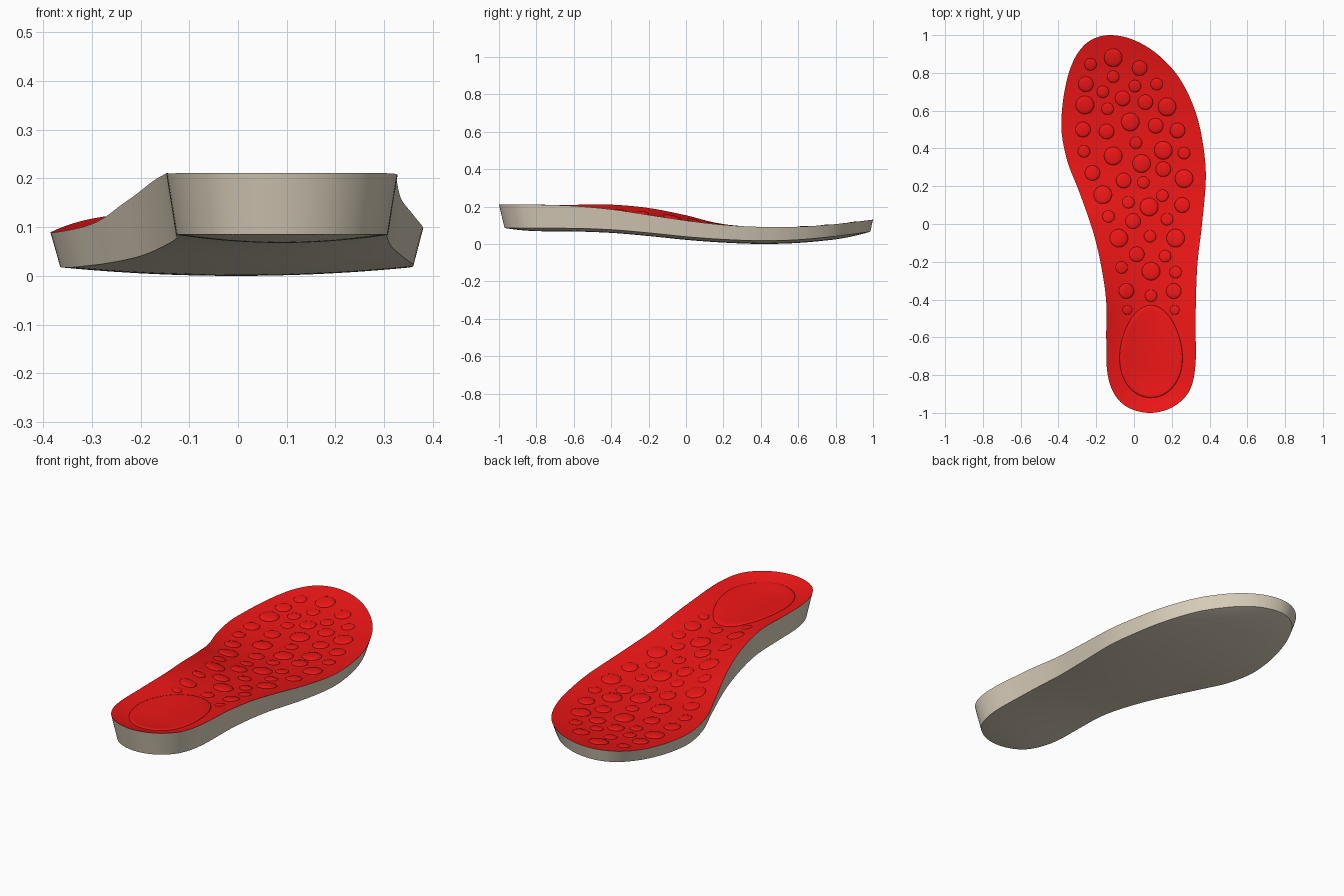
import bpy, bmesh, math

if "Cube" in bpy.data.objects:
    bpy.data.objects.remove(bpy.data.objects["Cube"])

def curve(pts):
    """Smooth interpolation through (position, value) pairs."""
    n = len(pts)
    def slope(i):
        a, b = pts[max(i - 1, 0)], pts[min(i + 1, n - 1)]
        return (b[1] - a[1]) / (b[0] - a[0])
    def f(p):
        i = 0
        while i < n - 2 and p > pts[i + 1][0]:
            i += 1
        (p0, v0), (p1, v1) = pts[i], pts[i + 1]
        h = p1 - p0
        s = min(1, max(0, (p - p0) / h))
        return (v0 * (1 + 2 * s) * (1 - s) ** 2 + v1 * s * s * (3 - 2 * s)
                + h * slope(i) * s * (1 - s) ** 2 - h * slope(i + 1) * s * s * (1 - s))
    return f

def angle(y):
    return math.acos(max(-1, min(1, -y)))

# Outline: left and right edge x against y (angle-spaced so the ends are round)
left = curve([(angle(y), x) for y, x in [
    (-1, .085), (-.96, -.05), (-.88, -.115), (-.77, -.143), (-.6, -.147), (-.4, -.148), (-.19, -.18),
    (-.03, -.22), (.17, -.29), (.34, -.355), (.53, -.385), (.8, -.345), (.95, -.26), (1, -.13)]])
right = curve([(angle(y), x) for y, x in [
    (-1, .085), (-.96, .22), (-.88, .295), (-.75, .325), (-.5, .326), (-.22, .335), (0, .36),
    (.235, .38), (.39, .37), (.58, .33), (.765, .245), (.885, .14), (.96, .03), (1, -.13)]])

# Height profiles along the length
rim = curve([(-1, .211), (-.8, .21), (-.6, .203), (-.4, .185), (-.2, .155), (0, .125),
             (.2, .102), (.4, .091), (.6, .092), (.8, .106), (1, .13)])
arch = curve([(-1, 0), (-.65, .003), (-.4, .025), (-.2, .037), (0, .028), (.15, .008), (.3, 0), (1, 0)])
dish = curve([(-1, .04), (-.5, .038), (-.2, .028), (.2, .016), (.6, .012), (1, .01)])
under = curve([(-1, .085), (-.6, .083), (-.4, .075), (-.2, .058), (0, .038), (.2, .024),
               (.4, .017), (.6, .022), (.8, .04), (1, .065)])

def fade(y):
    s = min(1, (1 - abs(y)) / .22)
    return s * (2 - s)

def top_z(u, y):
    return rim(y) + arch(y) * ((1 - u) / 2) ** 1.7 - dish(y) * (1 - u * u) * fade(y)

def surface_z(x, y):
    l, r = left(angle(y)), right(angle(y))
    return top_z((2 * x - l - r) / (r - l), y)

def material(name, rgb):
    m = bpy.data.materials.new(name)
    m.diffuse_color = (*rgb, 1)
    m.use_nodes = True
    m.node_tree.nodes["Principled BSDF"].inputs["Base Color"].default_value = m.diffuse_color
    return m

red = material("red", (.85, .008, .008))
beige = material("beige", (.72, .64, .51))

def finish(bm, name, mats, deg):
    bmesh.ops.recalc_face_normals(bm, faces=bm.faces)
    me = bpy.data.meshes.new(name)
    bm.to_mesh(me)
    bm.free()
    ob = bpy.data.objects.new(name, me)
    bpy.context.collection.objects.link(ob)
    for m in mats:
        me.materials.append(m)
    bpy.ops.object.select_all(action='DESELECT')
    ob.select_set(True)
    bpy.context.view_layer.objects.active = ob
    bpy.ops.object.shade_smooth_by_angle(angle=math.radians(deg))

# Sole body: red dished top, beige tapered wall and gently rounded underside
ROWS, COLS = 110, 36
bm = bmesh.new()
top, bot = [], []
for i in range(ROWS + 1):
    t = math.pi * i / ROWS
    y = -math.cos(t)
    c, hw = (left(t) + right(t)) / 2, (right(t) - left(t)) / 2
    hb = hw - .02 * min(1, 2 * math.sin(t))
    us = [math.sin(math.pi * (j / COLS - .5)) for j in range(COLS + 1)]
    if i in (0, ROWS):
        us = [0]
    top.append([bm.verts.new((c + u * hw, y, top_z(u, y))) for u in us])
    bot.append([bm.verts.new((c + u * hb, .9775 * y + .0075,
                under(y) - .017 * (1 - u * u) * fade(y))) for u in us])

def face(vs, mat):
    vs = list(dict.fromkeys(vs))
    if len(vs) > 2:
        bm.faces.new(vs).material_index = mat

def at(row, j):
    return row[min(j, len(row) - 1)] if j >= 0 else row[-1]

for i in range(ROWS):
    for grid, mat in ((top, 1), (bot, 0)):
        a, b = grid[i], grid[i + 1]
        for j in range(COLS):
            face([at(a, j), at(a, j + 1), at(b, j + 1), at(b, j)], mat)
    for j in (0, -1):
        face([at(top[i], j), at(top[i + 1], j), at(bot[i + 1], j), at(bot[i], j)], 0)
finish(bm, "sole_body", [beige, red], 40)

def dome(bm, point, height, profile, seg):
    """Raised cap following the footbed; profile holds (radius, lift) pairs."""
    rings = []
    for r, h in profile:
        ring = []
        for k in range(seg):
            x, y = point(r, math.tau * k / seg)
            ring.append(bm.verts.new((x, y, surface_z(x, y) + height * h)))
        rings.append(ring)
    for a, b in zip(rings, rings[1:]):
        for k in range(seg):
            n = (k + 1) % seg
            bm.faces.new((a[k], a[n], b[n], b[k]))
    x, y = point(0, 0)
    tip = bm.verts.new((x, y, surface_z(x, y) + height * profile[-1][1]))
    for k in range(seg):
        bm.faces.new((rings[-1][k], rings[-1][(k + 1) % seg], tip))

# Massage bumps grouped by radius
bumps = {
    .048: [(-.11, .88), (-.26, .63), (.175, .62), (-.02, .54), (-.11, .36), (.04, .32), (.155, .39),
           (.265, .24), (.08, .09), (-.165, .155), (-.08, -.075), (.22, -.075), (.09, -.25)],
    .04: [(.03, .825), (-.255, .74), (-.06, .665), (.06, .645), (-.27, .5), (-.145, .49), (.115, .52),
          (.23, .495), (-.22, .27), (-.055, .23), (.155, .29), (.255, .1), (-.005, .015), (.015, -.16),
          (-.04, -.355), (.21, -.355)],
    .032: [(-.23, .845), (-.11, .78), (.005, .73), (.12, .74), (-.165, .7), (-.14, .61), (.01, .43),
           (-.265, .385), (.265, .375), (.05, .22), (.15, .15), (-.03, .115), (-.135, .04), (.175, .025),
           (.085, -.065), (-.065, -.23), (.165, -.17), (.22, -.255), (.09, -.38)],
    .025: [(-.035, -.455), (.215, -.455)],
}
bm = bmesh.new()
round_cap = [(1, -.4), (1, 0), (.92, .4), (.75, .7), (.5, .9), (.25, 1)]
for rad, spots in bumps.items():
    for px, py in spots:
        dome(bm, lambda r, a: (px + rad * r * math.cos(a), py + rad * r * math.sin(a)),
             .2 * rad, round_cap, 28)
finish(bm, "massage_bumps", [red], 50)

# Egg-shaped heel pad
bm = bmesh.new()
flat_cap = [(1, -.6), (1, 0), (.985, .6), (.95, .9), (.85, 1), (.7, 1), (.5, 1), (.3, 1), (.15, 1)]
dome(bm, lambda r, a: (.09 + .165 * r * math.cos(a) * (1 - .14 * math.sin(a)),
                       -.675 + .245 * r * math.sin(a)), .007, flat_cap, 72)
finish(bm, "heel_pad", [red], 50)
